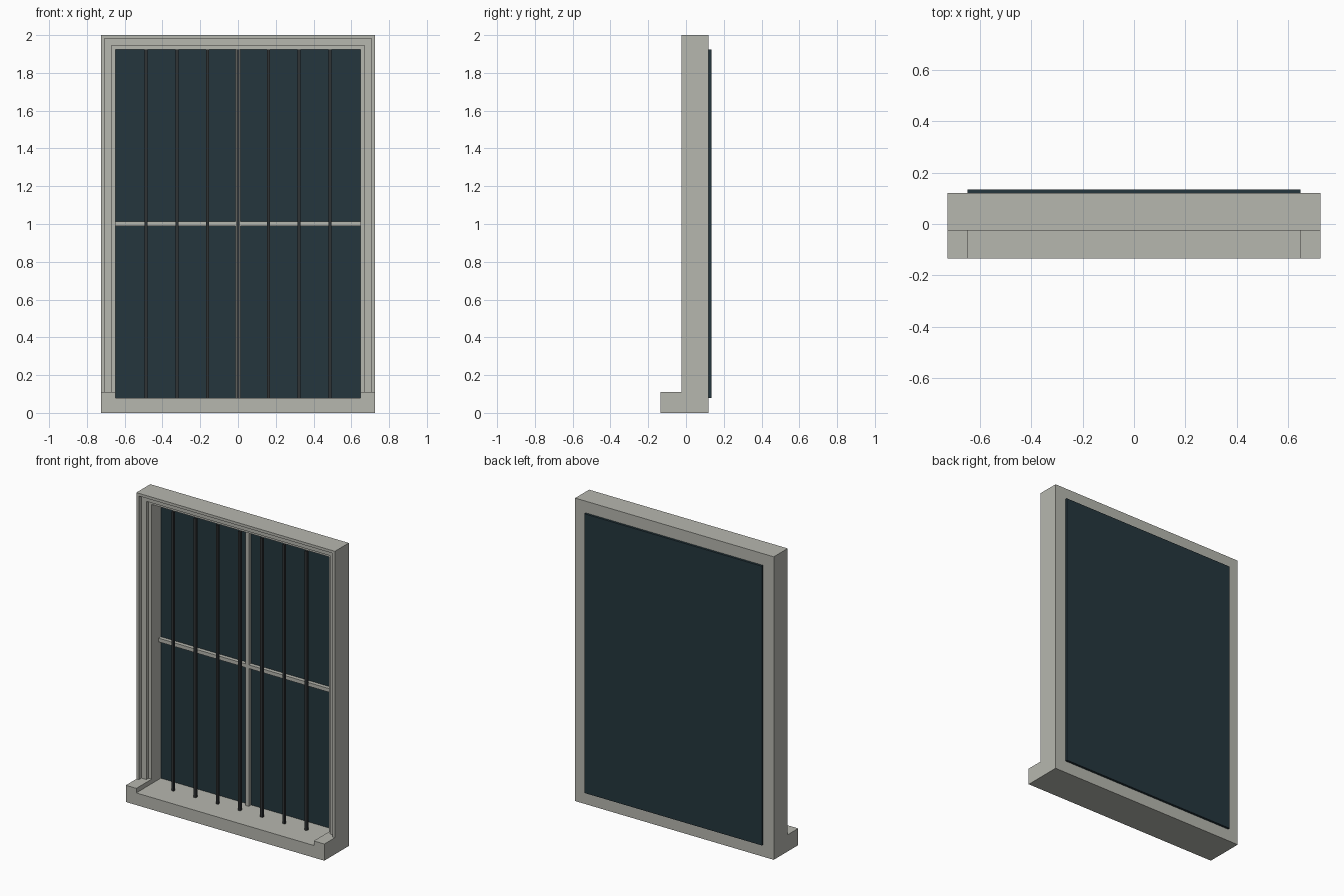
import bpy, bmesh

if "Cube" in bpy.data.objects:
    bpy.data.objects.remove(bpy.data.objects["Cube"])

W, OPEN_X, BACK = 0.725, 0.648, 0.12   # half width, half opening, back plane
SILL, HORN, TOP = 0.08, 0.11, 2.0


def material(name, rgb):
    m = bpy.data.materials.new(name)
    m.diffuse_color = (*rgb, 1)
    m.use_nodes = True
    m.node_tree.nodes["Principled BSDF"].inputs["Base Color"].default_value = m.diffuse_color
    return m


stone = material("stone", (0.47, 0.475, 0.43))
glass = material("dark_glass", (0.018, 0.037, 0.048))
iron = material("dark_iron", (0.03, 0.033, 0.035))


def finish(bm, name, mat):
    bmesh.ops.recalc_face_normals(bm, faces=bm.faces)
    me = bpy.data.meshes.new(name)
    bm.to_mesh(me)
    bm.free()
    me.materials.append(mat)
    ob = bpy.data.objects.new(name, me)
    bpy.context.collection.objects.link(ob)
    return ob


def box(name, lo, hi, mat):
    bm = bmesh.new()
    bmesh.ops.create_cube(bm, size=1)
    for v in bm.verts:
        v.co = [(a + b) / 2 + c * (b - a) for a, b, c in zip(lo, hi, v.co)]
    return finish(bm, name, mat)


def loft(name, rings, mat):
    """Skin between closed rings of points and cap both ends."""
    bm = bmesh.new()
    rows = [[bm.verts.new(p) for p in r] for r in rings]
    n = len(rows[0])
    for a, b in zip(rows, rows[1:]):
        for i in range(n):
            j = (i + 1) % n
            bm.faces.new((a[i], a[j], b[j], b[i]))
    bm.faces.new(rows[0])
    bm.faces.new(rows[-1])
    return finish(bm, name, mat)


# Stepped surround: moulding profile (inset, y) mitred up, across and down
inner = W - OPEN_X
profile = [(0, BACK), (0, -0.025), (0.018, -0.025), (0.018, 0.002),
           (0.054, 0.002), (0.054, 0.025), (inner, 0.025), (inner, BACK)]
path = [(-1, HORN, 0), (-1, TOP, -1), (1, TOP, -1), (1, HORN, 0)]
loft("window_surround",
     [[(s * (W - d), y, z + k * d) for d, y in profile] for s, z, k in path], stone)

# Sill with a raised horn at each end
outline = [(-W, 0), (W, 0), (W, HORN), (OPEN_X, HORN), (OPEN_X, SILL),
           (-OPEN_X, SILL), (-OPEN_X, HORN), (-W, HORN)]
loft("sill", [[(x, y, z) for x, z in outline] for y in (-0.135, BACK)], stone)

# Glass pane behind the opening
box("glass_pane", (-OPEN_X, BACK, SILL), (OPEN_X, 0.135, 1.923), glass)

# Crossing glazing bars
box("mullion", (-0.012, 0.095, SILL), (0.012, BACK, 1.923), stone)
box("transom", (-OPEN_X, 0.095, 0.99), (OPEN_X, BACK, 1.014), stone)

# Row of iron security bars
R = 0.008
for i in range(7):
    x = (i - 3) * 0.162
    box(f"security_bar_{i + 1}", (x - R, 0.02 - R, SILL), (x + R, 0.02 + R, 1.923), iron)
